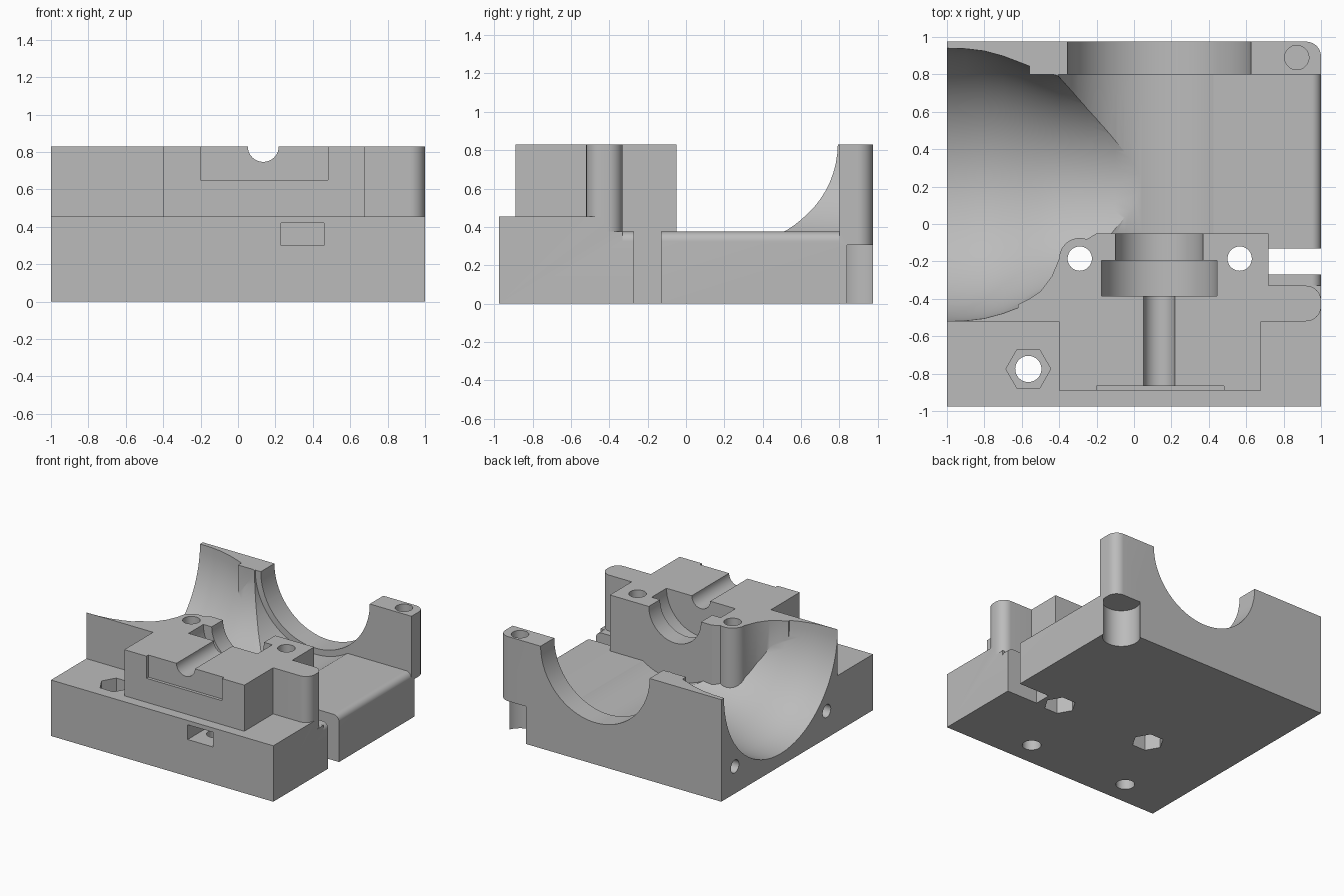
import bpy, bmesh, math
from mathutils import Vector

if "Cube" in bpy.data.objects:
    bpy.data.objects.remove(bpy.data.objects["Cube"])

grey = bpy.data.materials.new("plain_grey")
grey.use_nodes = True
grey.diffuse_color = (0.5, 0.5, 0.5, 1)
grey.node_tree.nodes["Principled BSDF"].inputs["Base Color"].default_value = (0.5, 0.5, 0.5, 1)

AXIS = {"x": lambda a, b, t: (t, a, b), "y": lambda a, b, t: (a, t, b), "z": lambda a, b, t: (a, b, t)}


def finish(name, bm):
    bmesh.ops.recalc_face_normals(bm, faces=bm.faces)
    mesh = bpy.data.meshes.new(name)
    bm.to_mesh(mesh)
    bm.free()
    mesh.materials.append(grey)
    ob = bpy.data.objects.new(name, mesh)
    bpy.context.collection.objects.link(ob)
    return ob


def loft(name, rings):
    """Skin a list of equal-sized rings and cap both ends."""
    bm = bmesh.new()
    loops = [[bm.verts.new(p) for p in ring] for ring in rings]
    for low, high in zip(loops, loops[1:]):
        for i in range(len(low)):
            j = (i + 1) % len(low)
            bm.faces.new((low[i], low[j], high[j], high[i]))
    bm.faces.new(loops[0])
    bm.faces.new(loops[-1])
    return finish(name, bm)


def prism(name, points, axis, lo, hi):
    return loft(name, [[AXIS[axis](a, b, t) for a, b in points] for t in (lo, hi)])


def box(name, x0, x1, y0, y1, z0, z1):
    return prism(name, [(x0, y0), (x1, y0), (x1, y1), (x0, y1)], "z", z0, z1)


def arc(a, b, r, start, end, n):
    angles = [math.radians(start + (end - start) * i / n) for i in range(n + 1)]
    return [(a + r * math.cos(t), b + r * math.sin(t)) for t in angles]


def cyl(name, a, b, r, axis, lo, hi, n=48):
    return prism(name, arc(a, b, r, 0, 360, n)[:-1], axis, lo, hi)


def corner(name, a, b, sign, r, axis, lo, hi):
    """Cutter that rounds an outer corner at +a and sign * b."""
    pts = [(u, b + sign * (v - r)) for u, v in arc(a - r, 0, r, 0, 90, 10)]
    out = b + sign * 0.05
    pts += [(a - r, out), (a + 0.05, out), (a + 0.05, b - sign * r)]
    return prism(name, pts, axis, lo, hi)


def combine(target, tools, operation):
    for tool in tools:
        mod = target.modifiers.new(tool.name, "BOOLEAN")
        mod.operation = operation
        mod.solver = "EXACT"
        mod.object = tool
        tool.hide_render = True
    graph = bpy.context.evaluated_depsgraph_get()
    mesh = bpy.data.meshes.new_from_object(target.evaluated_get(graph))
    target.modifiers.clear()
    target.data = mesh
    for tool in tools:
        bpy.data.objects.remove(tool)


TOP, STEP, FLOOR = 0.83, 0.455, 0.375
SHAFT_X, MOUTH_Y = 0.135, 0.21

# Main block
body = box("housing_half", -1, 1, -0.975, 0.975, 0, TOP)

# Front ledge, open floor, round chamber and flared mouth
flare = [(-1.05, 0.732), (-1, 0.73), (-0.9, 0.727), (-0.8, 0.715), (-0.7, 0.688), (-0.6, 0.65),
         (-0.5, 0.61), (-0.4, 0.58), (-0.25, 0.555), (-0.1, 0.54), (0.05, 0.53), (SHAFT_X, 0.525)]
mouth = loft("mouth_cut", [[(x, u, v) for u, v in arc(MOUTH_Y, TOP, r, 0, 360, 72)[:-1]] for x, r in flare])
combine(body, [
    box("ledge_left_cut", -1.1, -0.4, -1.1, -0.52, STEP, 1),
    box("ledge_right_cut", 0.68, 1.1, -1.1, -0.52, STEP, 1),
    box("ledge_front_cut", -0.5, 0.8, -1.1, -0.89, STEP, 1),
    box("side_floor_cut", 0.72, 1.1, -0.33, 0.8, FLOOR, 1),
    box("floor_cut", SHAFT_X, 1.05, -0.05, 0.8, FLOOR, 1.05),
    cyl("chamber_cut", SHAFT_X, TOP, 0.54, "y", -0.05, 0.8, 72),
    mouth,
], "DIFFERENCE")

# Bearing block with screw boss, and the back wall shoulder
outline = [(-0.62, -0.5), (-0.62, -0.43), (-0.56, -0.4), (-0.5, -0.36), (-0.44, -0.28)]
outline += arc(-0.29, -0.185, 0.11, 180, 70, 12)
outline += [(-0.2, -0.05), (0.3, -0.05), (0.3, -0.5)]
combine(body, [
    prism("bearing_block", outline, "z", 0.05, TOP),
    box("back_shoulder", -0.56, -0.3, 0.8, 0.975, 0.05, TOP),
], "UNION")

# Shaft line: back opening, bearing seats, shaft groove, front recess
cuts = [cyl("shaft_cut", SHAFT_X, TOP, r, "y", lo, hi, n) for r, lo, hi, n in (
    (0.49, 0.79, 1.1, 96), (0.235, -0.21, -0.04, 64), (0.31, -0.385, -0.195, 64), (0.083, -0.95, -0.3, 40))]
cuts.append(box("front_recess_cut", -0.2, 0.48, -1, -0.865, 0.65, 1))

# Rounded corners
cuts += [
    corner("back_post_round", 1, 0.975, 1, 0.08, "z", -0.1, 1),
    corner("tab_front_round", 1, -0.52, -1, 0.08, "z", STEP, 1),
    corner("tab_back_round", 1, -0.33, 1, 0.08, "z", FLOOR, 1),
    corner("floor_edge_round", 1, FLOOR, 1, 0.05, "y", -0.33, 0.8),
    box("side_slot_cut", 0.72, 1.1, -0.27, -0.13, -0.1, 0.5),
]

# Screw holes and hexagonal nut pockets
for x in (-0.29, 0.565):
    cuts.append(cyl("boss_hole", x, -0.185, 0.065, "z", -0.1, 1))
    cuts.append(cyl("boss_nut_pocket", x, -0.185, 0.12, "z", -0.1, 0.15, 6))
cuts += [
    cyl("ledge_hole", -0.565, -0.775, 0.07, "z", -0.1, 1),
    cyl("ledge_nut_pocket", -0.565, -0.775, 0.12, "z", 0.3, 1, 6),
    cyl("hidden_hole", 0.345, -0.775, 0.07, "z", -0.1, 0.4),
    box("front_nut_slot", 0.23, 0.46, -1.1, -0.66, 0.3, 0.42),
    cyl("post_hole", 0.87, 0.89, 0.065, "z", 0.34, 1),
    cyl("post_counterbore", 0.87, 0.89, 0.14, "z", -0.1, 0.305),
]
for y in (-0.38, 0.8):
    cuts.append(cyl("mouth_screw_hole", y, 0.22, 0.052, "x", -1.1, -0.7, 32))
combine(body, cuts, "DIFFERENCE")

bpy.ops.object.select_all(action="DESELECT")
body.select_set(True)
bpy.context.view_layer.objects.active = body
bpy.ops.object.shade_smooth_by_angle(angle=math.radians(28))
